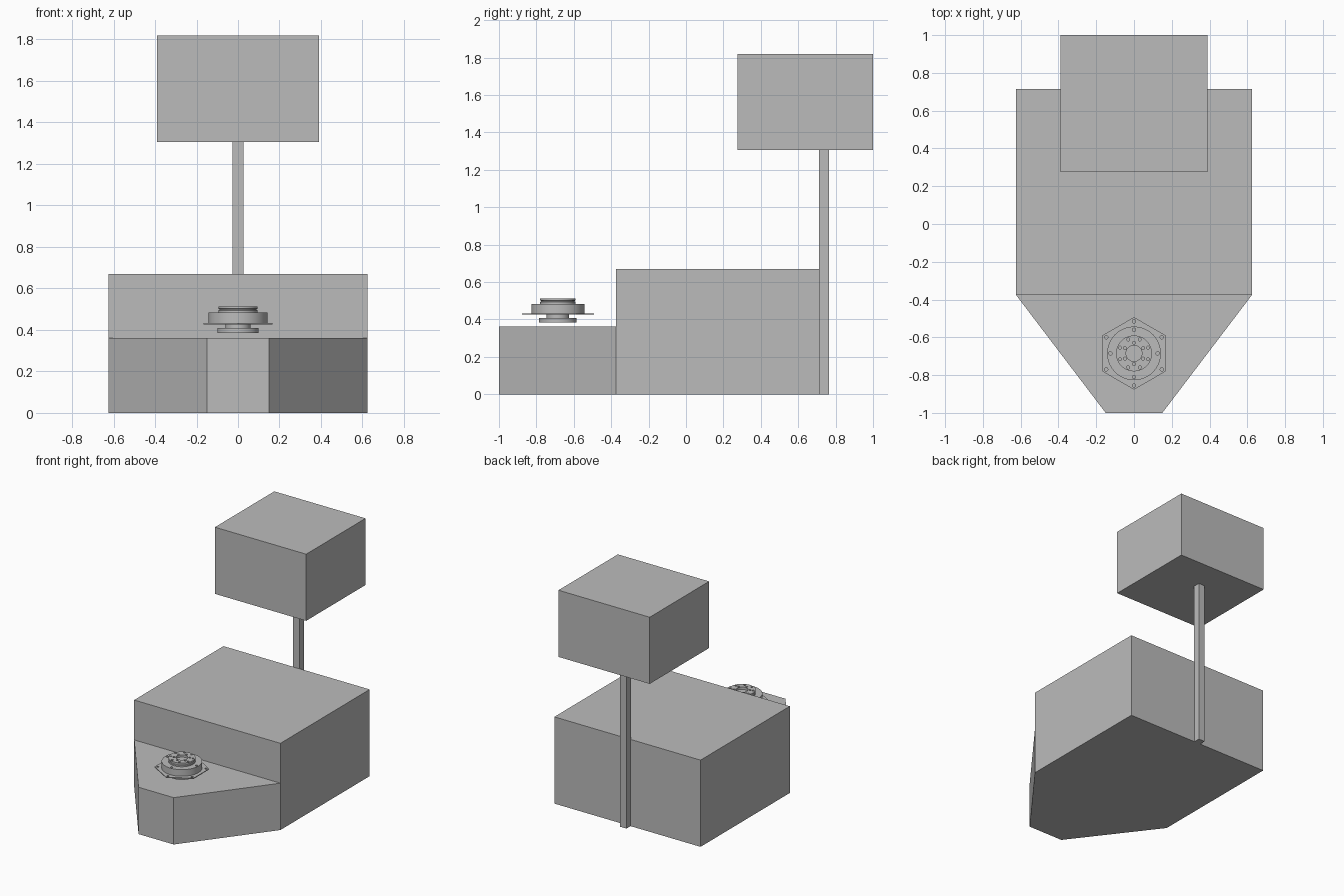
import bpy
import bmesh
from math import cos, sin, pi, radians
from mathutils import Matrix, Vector

cube = bpy.data.objects.get("Cube")
if cube:
    bpy.data.objects.remove(cube, do_unlink=True)

grey = bpy.data.materials.new("plain grey")
grey.use_nodes = True
COLOUR = (0.5, 0.5, 0.5, 1)
grey.diffuse_color = COLOUR
grey.node_tree.nodes["Principled BSDF"].inputs["Base Color"].default_value = COLOUR

MOUNT = Vector((0, -0.685, 0))  # axis of the deck fitting


def add_object(name, bm, smooth=False):
    bmesh.ops.recalc_face_normals(bm, faces=bm.faces)
    mesh = bpy.data.meshes.new(name)
    bm.to_mesh(mesh)
    bm.free()
    mesh.materials.append(grey)
    obj = bpy.data.objects.new(name, mesh)
    bpy.context.collection.objects.link(obj)
    if smooth:
        finish_smooth(mesh)
    return obj


def finish_smooth(mesh):
    mesh.polygons.foreach_set("use_smooth", [True] * len(mesh.polygons))
    mesh.set_sharp_from_angle(angle=radians(35))


def prism(name, outline, low, high):
    """Extrude a plan outline from one height to another."""
    bm = bmesh.new()
    face = bm.faces.new([bm.verts.new((x, y, low)) for x, y in outline])
    top = bmesh.ops.extrude_face_region(bm, geom=[face])["geom"]
    verts = [v for v in top if isinstance(v, bmesh.types.BMVert)]
    bmesh.ops.translate(bm, verts=verts, vec=(0, 0, high - low))
    return add_object(name, bm)


def box(name, x0, x1, y0, y1, z0, z1):
    return prism(name, [(x0, y0), (x1, y0), (x1, y1), (x0, y1)], z0, z1)


def lathe(name, profile, sides=64):
    """Revolve a radius/height profile around the fitting axis."""
    bm = bmesh.new()
    verts = [bm.verts.new(MOUNT + Vector((r, 0, z))) for r, z in profile]
    edges = [bm.edges.new(pair) for pair in zip(verts, verts[1:])]
    bmesh.ops.spin(bm, geom=verts + edges, cent=MOUNT, axis=(0, 0, 1),
                   angle=2 * pi, steps=sides, use_duplicate=False)
    bmesh.ops.remove_doubles(bm, verts=bm.verts, dist=0.0001)
    return add_object(name, bm, smooth=True)


def drill(obj, rings, radius, low, high):
    """Cut rings of bolt holes, each given as (ring radius, count, start angle)."""
    bm = bmesh.new()
    for ring, count, start in rings:
        for i in range(count):
            a = start + 2 * pi * i / count
            spot = MOUNT + Vector((ring * cos(a), ring * sin(a), (low + high) / 2))
            bmesh.ops.create_cone(bm, cap_ends=True, segments=16, radius1=radius,
                                  radius2=radius, depth=high - low,
                                  matrix=Matrix.Translation(spot))
    cutter = add_object("hole_cutter", bm)
    cutter.hide_render = True
    mod = obj.modifiers.new("bolt holes", "BOOLEAN")
    mod.operation = "DIFFERENCE"
    mod.solver = "EXACT"
    mod.object = cutter
    graph = bpy.context.evaluated_depsgraph_get()
    mesh = bpy.data.meshes.new_from_object(obj.evaluated_get(graph))
    obj.modifiers.clear()
    obj.data = mesh
    bpy.data.objects.remove(cutter, do_unlink=True)
    finish_smooth(mesh)


# Main masses
box("main_body", -0.625, 0.625, -0.375, 0.715, 0, 0.67)
prism("tapered_nose", [(-0.15, -1), (0.15, -1), (0.625, -0.375), (-0.625, -0.375)],
      0, 0.362)
box("rear_post", -0.027, 0.027, 0.712, 0.765, 0, 1.305)
box("raised_box", -0.39, 0.39, 0.275, 1, 1.305, 1.82)

# Hexagonal flange with a bolt hole at each corner
corners = [(0.192 * cos(pi / 6 + i * pi / 3), MOUNT.y + 0.192 * sin(pi / 6 + i * pi / 3))
           for i in range(6)]
flange = prism("hex_flange", corners, 0.427, 0.433)
drill(flange, [(0.17, 6, pi / 6)], 0.009, 0.41, 0.45)

# Lower foot and neck
lathe("lower_foot", [(0, 0.385), (0.1, 0.385), (0.1, 0.408), (0.06, 0.408),
                     (0.06, 0.43), (0, 0.43)])

# Drum with its bolt circle
drum = lathe("drum", [(0, 0.432), (0.142, 0.432), (0.142, 0.484), (0, 0.484)])
drill(drum, [(0.125, 4, 0)], 0.009, 0.46, 0.5)

# Grooved top disc with a central recess and two bolt circles
disc = lathe("top_disc", [(0, 0.483), (0.095, 0.483), (0.095, 0.494), (0.09, 0.496),
                          (0.09, 0.5), (0.095, 0.502), (0.095, 0.513),
                          (0.042, 0.513), (0.042, 0.495), (0, 0.495)])
drill(disc, [(0.08, 8, pi / 8), (0.056, 6, pi / 6)], 0.008, 0.498, 0.53)
